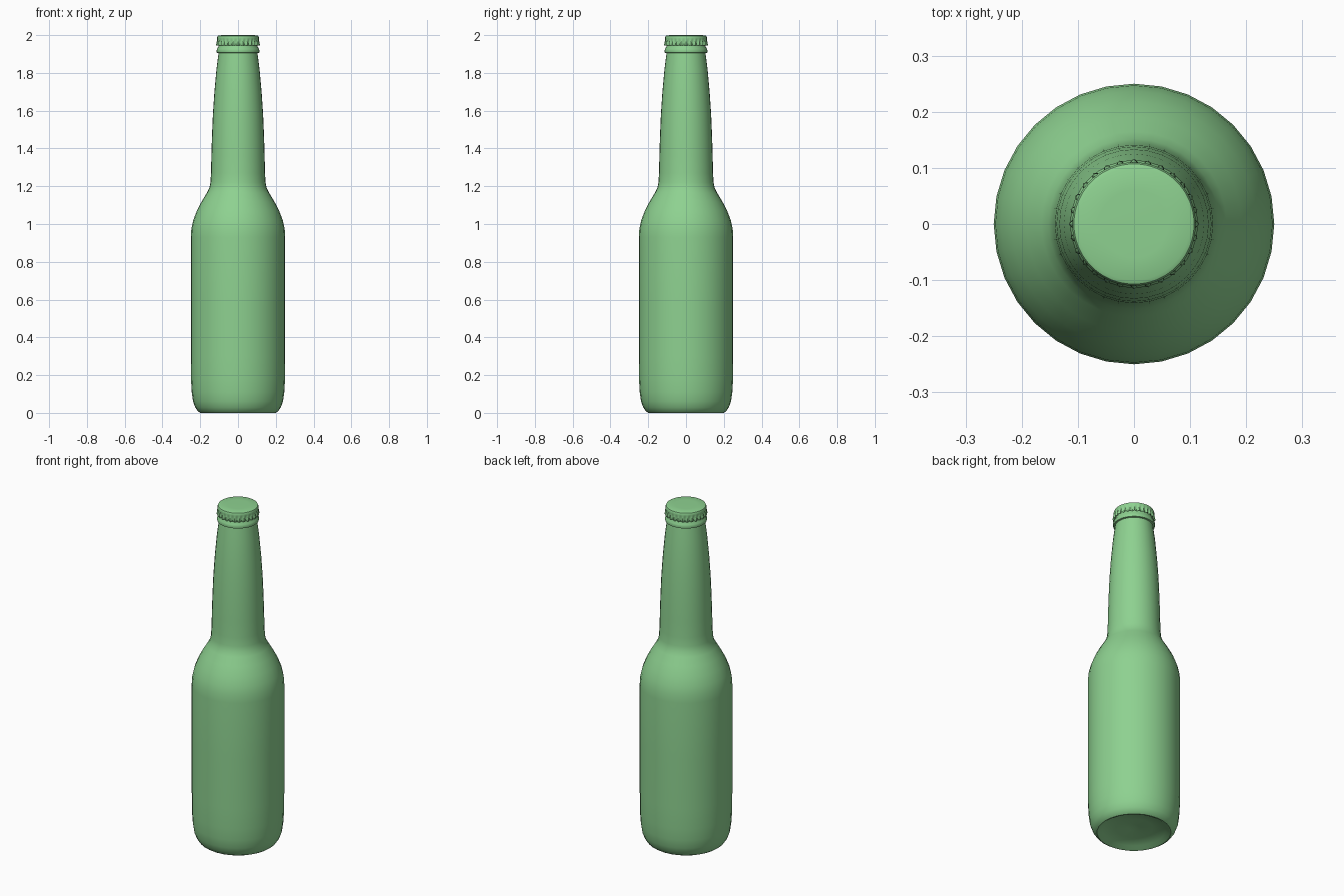
import bpy, bmesh, math

if "Cube" in bpy.data.objects:
    bpy.data.objects.remove(bpy.data.objects["Cube"], do_unlink=True)

# Single green material
green = bpy.data.materials.new("bottle_green")
green.use_nodes = True
COLOUR = (0.27, 0.64, 0.28, 1)
green.diffuse_color = COLOUR
green.node_tree.nodes["Principled BSDF"].inputs["Base Color"].default_value = COLOUR


def lathe(name, profile, sides, flutes=0):
    """Revolve (radius, z, flute depth) rings; zero radius makes a pole."""
    bm = bmesh.new()
    rings = []
    for r, z, depth in profile:
        if r == 0:
            rings.append([bm.verts.new((0, 0, z))] * sides)
            continue
        ring = []
        for i in range(sides):
            a = 2 * math.pi * i / sides
            rr = r + depth * math.cos(flutes * a)
            ring.append(bm.verts.new((rr * math.cos(a), rr * math.sin(a), z)))
        rings.append(ring)
    for low, high in zip(rings, rings[1:]):
        for i in range(sides):
            j = (i + 1) % sides
            corners = [low[i], low[j], high[j], high[i]]
            bm.faces.new(list(dict.fromkeys(corners)))
    bmesh.ops.recalc_face_normals(bm, faces=bm.faces)
    mesh = bpy.data.meshes.new(name)
    bm.to_mesh(mesh)
    bm.free()
    mesh.materials.append(green)
    obj = bpy.data.objects.new(name, mesh)
    bpy.context.collection.objects.link(obj)
    bpy.ops.object.select_all(action="DESELECT")
    obj.select_set(True)
    bpy.context.view_layer.objects.active = obj
    bpy.ops.object.shade_smooth_by_angle(angle=math.radians(40))
    return obj


# Bottle: dished base, straight body, shoulder, tapering neck and lip
outline = [
    (0, 0.035), (0.03, 0.03), (0.1, 0.025), (0.17, 0.015), (0.19, 0.002), (0.2, 0),
    (0.212, 0.008), (0.226, 0.028), (0.238, 0.06), (0.245, 0.11), (0.249, 0.18), (0.25, 0.3),
    (0.25, 0.6), (0.25, 0.93), (0.247, 0.975), (0.237, 1.02), (0.218, 1.07),
    (0.192, 1.12), (0.165, 1.165), (0.152, 1.19), (0.146, 1.22), (0.143, 1.27),
    (0.141, 1.36), (0.138, 1.46), (0.133, 1.58), (0.125, 1.7), (0.114, 1.82), (0.103, 1.905),
    (0.112, 1.907), (0.114, 1.916), (0.111, 1.928), (0.103, 1.94), (0.1, 1.97), (0, 1.97),
]
lathe("bottle", [(r, z, 0) for r, z in outline], 32)

# Crown cap: smooth domed top spreading into a fluted skirt
cap = [
    (0.1, 1.955, 0), (0.109, 1.944, 0.005), (0.111, 1.946, 0.005),
    (0.11, 1.96, 0.004), (0.109, 1.972, 0.002), (0.11, 1.98, 0),
    (0.11, 1.989, 0), (0.107, 1.996, 0), (0.1, 1.999, 0), (0.06, 2, 0), (0, 2, 0),
]
lathe("crown_cap", cap, 168, flutes=28)
